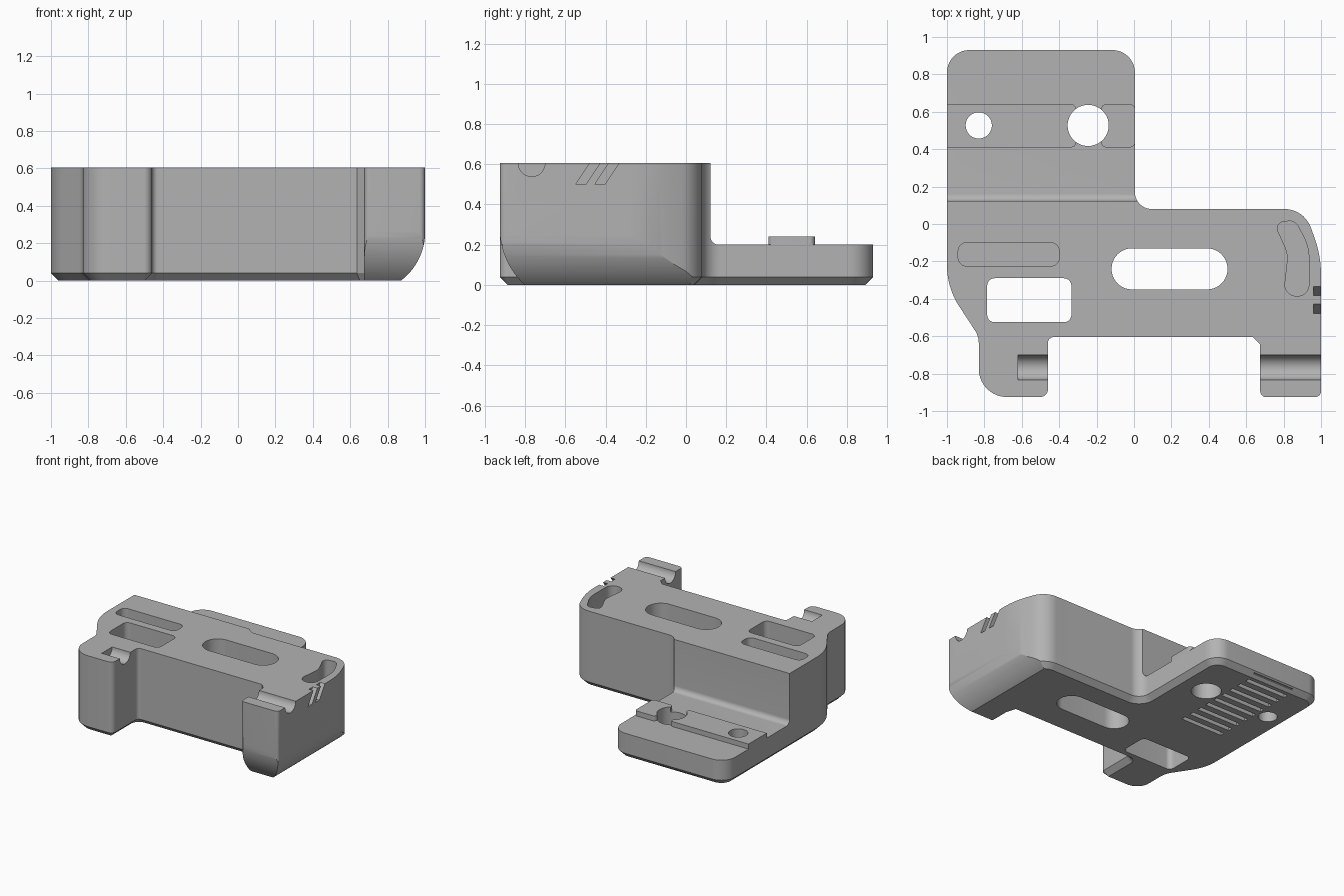
import bpy, bmesh, math
from mathutils import Vector

if "Cube" in bpy.data.objects:
    bpy.data.objects.remove(bpy.data.objects["Cube"])

grey = bpy.data.materials.new("plain_grey")
grey.diffuse_color = (0.45, 0.45, 0.45, 1)
grey.use_nodes = True
grey.node_tree.nodes["Principled BSDF"].inputs["Base Color"].default_value = grey.diffuse_color
TOP = 0.605


def rounded(corners, steps=10):
    """Polygon from (x, y, radius) corners, each replaced by an arc."""
    pts, n = [], len(corners)
    for i, (x, y, r) in enumerate(corners):
        p = Vector((x, y))
        if r == 0:
            pts.append(p)
            continue
        a = (Vector(corners[i - 1][:2]) - p).normalized()
        b = (Vector(corners[(i + 1) % n][:2]) - p).normalized()
        half = a.angle(b) / 2
        c = p + (a + b).normalized() * (r / math.sin(half))
        start = p + a * (r / math.tan(half)) - c
        end = p + b * (r / math.tan(half)) - c
        sweep = start.angle_signed(end)
        for k in range(steps + 1):
            t = -sweep * k / steps
            pts.append(c + Vector((start.x * math.cos(t) - start.y * math.sin(t),
                                   start.x * math.sin(t) + start.y * math.cos(t))))
    return pts


def rect(x0, x1, y0, y1, r=0.0):
    return rounded([(x0, y0, r), (x1, y0, r), (x1, y1, r), (x0, y1, r)])


def circle(x, y, r, n=48):
    return [(x + r * math.cos(2 * math.pi * k / n), y + r * math.sin(2 * math.pi * k / n))
            for k in range(n)]


def loft(name, layers):
    """Solid through rings of equal length."""
    bm = bmesh.new()
    rings = [[bm.verts.new(v) for v in ring] for ring in layers]
    n = len(rings[0])
    bm.faces.new(rings[0][::-1])
    bm.faces.new(rings[-1])
    for lo, hi in zip(rings, rings[1:]):
        for i in range(n):
            j = (i + 1) % n
            bm.faces.new((lo[i], lo[j], hi[j], hi[i]))
    bmesh.ops.recalc_face_normals(bm, faces=bm.faces)
    me = bpy.data.meshes.new(name)
    bm.to_mesh(me)
    bm.free()
    me.materials.append(grey)
    ob = bpy.data.objects.new(name, me)
    bpy.context.collection.objects.link(ob)
    return ob


def prism(name, pts, lo, hi, axis="z"):
    place = {"x": lambda p, h: (h, p[0], p[1]),
             "y": lambda p, h: (p[0], h, p[1]),
             "z": lambda p, h: (p[0], p[1], h)}[axis]
    return loft(name, [[place(p, h) for p in pts] for h in (lo, hi)])


def activate(ob):
    bpy.ops.object.select_all(action="DESELECT")
    ob.select_set(True)
    bpy.context.view_layer.objects.active = ob


def cut(target, pts, lo, hi, axis="z"):
    tool = prism("cutter", pts, lo, hi, axis)
    tool.hide_render = True
    mod = target.modifiers.new("cut", "BOOLEAN")
    mod.operation, mod.solver, mod.object = "DIFFERENCE", "EXACT", tool
    activate(target)
    bpy.ops.object.modifier_apply(modifier=mod.name)
    bpy.data.objects.remove(tool)


# Housing: full outline with a chamfered bottom edge
outline = rounded([
    (-1, 0.93, 0.12), (-1, -0.34, 0.4), (-0.83, -0.6, 0.12), (-0.83, -0.925, 0.15),
    (-0.46, -0.925, 0.042), (-0.46, -0.605, 0.03), (0.635, -0.605, 0), (0.675, -0.645, 0),
    (0.675, -0.925, 0.03), (1, -0.925, 0.03), (1, -0.17, 0.6), (0.91, 0.08, 0.15),
    (0.005, 0.08, 0.09), (0.005, 0.93, 0.12)])
inner, n = [], len(outline)
for i, p in enumerate(outline):
    d1 = (p - outline[i - 1]).normalized()
    d2 = (outline[(i + 1) % n] - p).normalized()
    n1, n2 = Vector((-d1.y, d1.x)), Vector((-d2.y, d2.x))
    size = 0 if p.x > 0.65 and p.y < -0.62 else 0.04
    inner.append(p + (n1 + n2) * (size / (1 + n1.dot(n2))))
housing = loft("housing", [[(p.x, p.y, 0) for p in inner],
                           [(p.x, p.y, 0.04) for p in outline],
                           [(p.x, p.y, TOP) for p in outline]])

# Step down to the rear plate, with a small fillet
cut(housing, rounded([(0.122, 0.2, 0.04), (1.2, 0.2, 0), (1.2, 0.8, 0), (0.122, 0.8, 0)]),
    -1.2, 0.5, "x")


# Curved underside on the right side and on the right arm's front
def belly(edge, sign, width, height):
    ang = 2 * math.atan(width / height)
    r = height / math.sin(ang)
    arc = [(edge - sign * r * (1 - math.cos(ang * k / 16)), height - r * math.sin(ang * k / 16))
           for k in range(17)]
    return arc + [(edge - sign * (width + 0.08), -0.1), (edge + sign * 0.2, -0.1),
                  (edge + sign * 0.2, height)]


cut(housing, belly(1.0005, 1, 0.13, 0.26), -1.2, 0.5, "y")
cut(housing, belly(-0.9255, -1, 0.125, 0.28), 0.64, 1.2, "x")

# Through openings
cut(housing, rect(-0.12, 0.5, -0.35, -0.13, 0.1095), -1, 1)
cut(housing, rect(-0.785, -0.335, -0.525, -0.29, 0.04), -1, 1)

# Blind pockets in the top
cut(housing, rect(-0.94, -0.4, -0.225, -0.1, 0.045), 0.3, 1)
cut(housing, rounded([(0.80, -0.385, 0.06), (0.935, -0.385, 0.06), (0.935, -0.12, 0.25),
                      (0.86, 0.02, 0.05), (0.75, 0.005, 0.035), (0.825, -0.16, 0.15)]), 0.45, 1)

# Half-round grooves across both arms
for x0, x1 in ((-0.62, -0.4), (0.6, 1.1)):
    cut(housing, circle(-0.767, TOP, 0.066), x0, x1, "x")

# Slanted notches in the right side
for y in (-0.548, -0.453):
    cut(housing, [(y, 0.5), (y + 0.05, 0.5), (y + 0.133, 0.625), (y + 0.083, 0.625)],
        0.96, 1.1, "x")

# Grip slits under the rear plate
for k in range(10):
    y = 0.12 + 0.09 * k
    cut(housing, rect(-0.74, -0.37, y - 0.018, y + 0.018), -0.1, 0.03)

# Raised rail on the rear plate, in two pieces
rails = [prism("rail_long", rounded([(-1, 0.41, 0), (-0.31, 0.41, 0.025),
                                     (-0.31, 0.64, 0.025), (-1, 0.64, 0)]), 0.2, 0.24),
         prism("rail_short", rect(-0.175, 0.005, 0.41, 0.64, 0.025), 0.2, 0.24)]

# Screw holes through plate and rail
for ob in [housing] + rails:
    cut(ob, circle(-0.245, 0.527, 0.11), -1, 1)
    if ob is not rails[1]:
        cut(ob, circle(-0.83, 0.527, 0.07), -1, 1)

for ob in [housing] + rails:
    activate(ob)
    bpy.ops.object.shade_smooth_by_angle(angle=math.radians(25))
